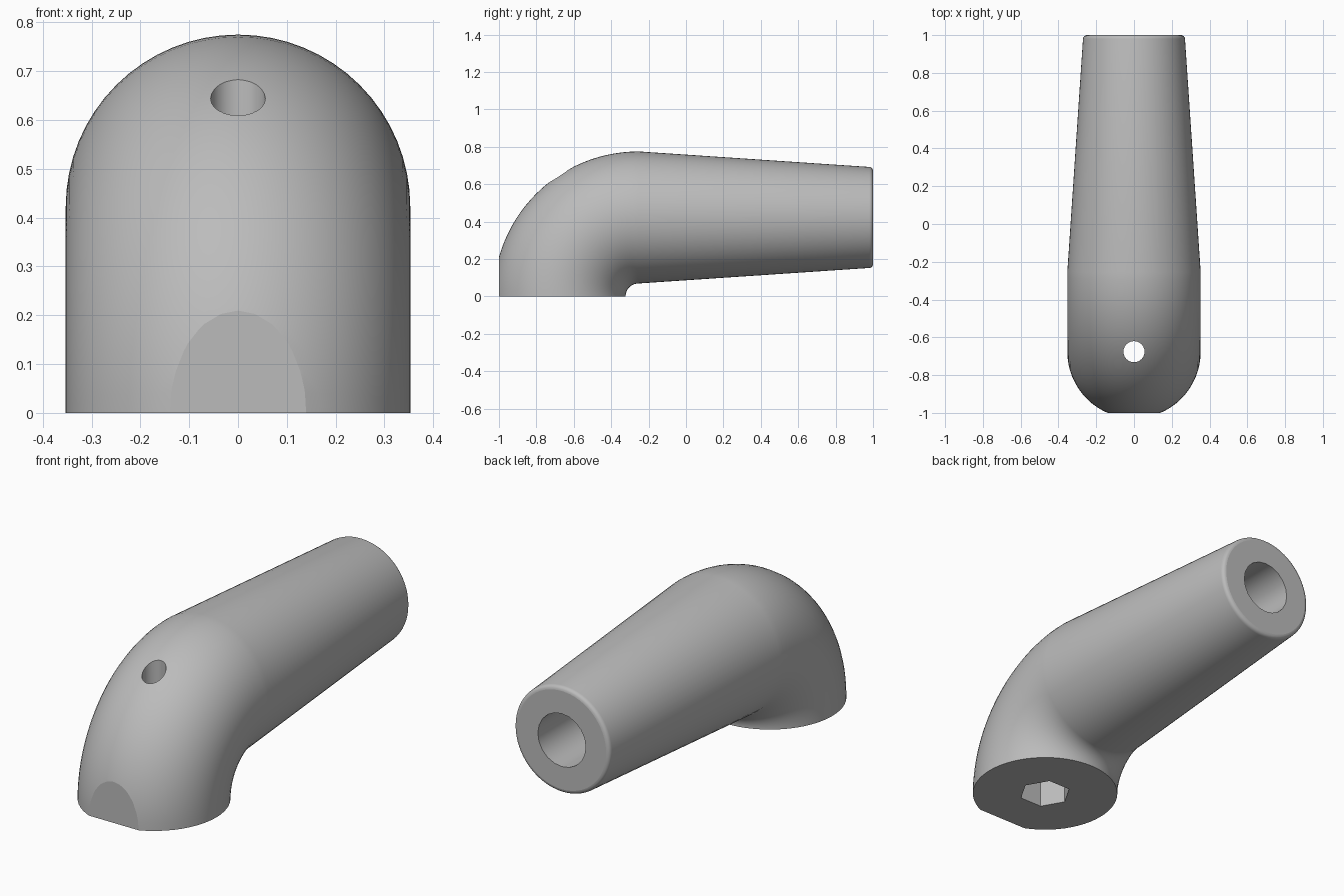
import bpy, bmesh, math
from mathutils import Vector, Matrix

if "Cube" in bpy.data.objects:
    bpy.data.objects.remove(bpy.data.objects["Cube"])

grey = bpy.data.materials.new("plain grey")
grey.use_nodes = True
colour = (0.5, 0.5, 0.5, 1)
grey.diffuse_color = colour
grey.node_tree.nodes["Principled BSDF"].inputs["Base Color"].default_value = colour

SIDES = 64
TUBE = 0.353        # radius of the elbow
BEND = 0.422        # radius of the bend's centre line
PIVOT_Y = -0.254
SOCKET_Y = PIVOT_Y - BEND
TIP = 0.27          # radius of the arm's end
ROUND = 0.02        # rounding of the arm's end


def add_object(name, bm):
    bmesh.ops.recalc_face_normals(bm, faces=bm.faces)
    mesh = bpy.data.meshes.new(name)
    bm.to_mesh(mesh)
    bm.free()
    mesh.materials.append(grey)
    ob = bpy.data.objects.new(name, mesh)
    bpy.context.collection.objects.link(ob)
    return ob


def add_ring(bm, centre, out, radius):
    """Circle of vertices spanned by the x axis and the direction out."""
    ring = []
    for i in range(SIDES):
        a = math.tau * i / SIDES
        offset = Vector((math.cos(a), 0, 0)) + out * math.sin(a)
        ring.append(bm.verts.new(centre + offset * radius))
    return ring


def cutter(name, sides, radius, start, end, turn=0):
    """Hidden prism from start to end, used to cut a hole."""
    start, end = Vector(start), Vector(end)
    axis = end - start
    bm = bmesh.new()
    place = (Matrix.Translation((start + end) / 2)
             @ axis.to_track_quat('Z', 'Y').to_matrix().to_4x4()
             @ Matrix.Rotation(turn, 4, 'Z'))
    bmesh.ops.create_cone(bm, cap_ends=True, segments=sides, radius1=radius,
                          radius2=radius, depth=axis.length, matrix=place)
    ob = add_object(name, bm)
    ob.hide_render = True
    return ob


# Elbow and tapered arm, as one sweep of rings
bm = bmesh.new()
rings = []
STEPS = 28
for i in range(STEPS + 1):
    a = math.pi / 2 * i / STEPS
    out = Vector((0, -math.cos(a), math.sin(a)))
    rings.append(add_ring(bm, Vector((0, PIVOT_Y, 0)) + out * BEND, out, TUBE))
up = Vector((0, 0, 1))
for i in range(5):
    a = math.pi / 2 * i / 4
    y = 1 - ROUND + ROUND * math.sin(a)
    r = TIP - ROUND + ROUND * math.cos(a)
    rings.append(add_ring(bm, Vector((0, y, BEND)), up, r))
for a, b in zip(rings, rings[1:]):
    for i in range(SIDES):
        j = (i + 1) % SIDES
        bm.faces.new((a[i], a[j], b[j], b[i]))
bm.faces.new(rings[0])
bm.faces.new(rings[-1])

# Small flat at the front of the elbow
cut = bmesh.ops.bisect_plane(bm, geom=bm.verts[:] + bm.edges[:] + bm.faces[:],
                             plane_co=(0, -1, 0), plane_no=(0, -1, 0),
                             clear_outer=True)
edges = [e for e in cut["geom_cut"] if isinstance(e, bmesh.types.BMEdge)]
bmesh.ops.holes_fill(bm, edges=edges, sides=0)
handle = add_object("elbow_handle", bm)

# Screw hole, hexagonal nut pocket and round bore in the arm's end
cutters = [
    cutter("screw_hole_cutter", 24, 0.056, (0, SOCKET_Y, -0.1), (0, SOCKET_Y, 1)),
    cutter("hex_pocket_cutter", 6, 0.125, (0, SOCKET_Y, -0.1),
           (0, SOCKET_Y, 0.25), math.pi / 2),
    cutter("bore_cutter", 20, 0.135, (0, 0, BEND), (0, 1.1, BEND)),
]
bpy.context.view_layer.objects.active = handle
for c in cutters:
    mod = handle.modifiers.new(c.name, 'BOOLEAN')
    mod.operation = 'DIFFERENCE'
    mod.solver = 'EXACT'
    mod.object = c
    bpy.ops.object.modifier_apply(modifier=mod.name)
    bpy.data.objects.remove(c)

# Smooth shading with crisp rims
for ob in bpy.context.selected_objects:
    ob.select_set(False)
handle.select_set(True)
bpy.ops.object.shade_smooth_by_angle(angle=math.radians(30))
for p in handle.data.polygons:
    if abs(p.normal.y) > 0.999 or abs(p.normal.z) > 0.999:
        p.use_smooth = False
